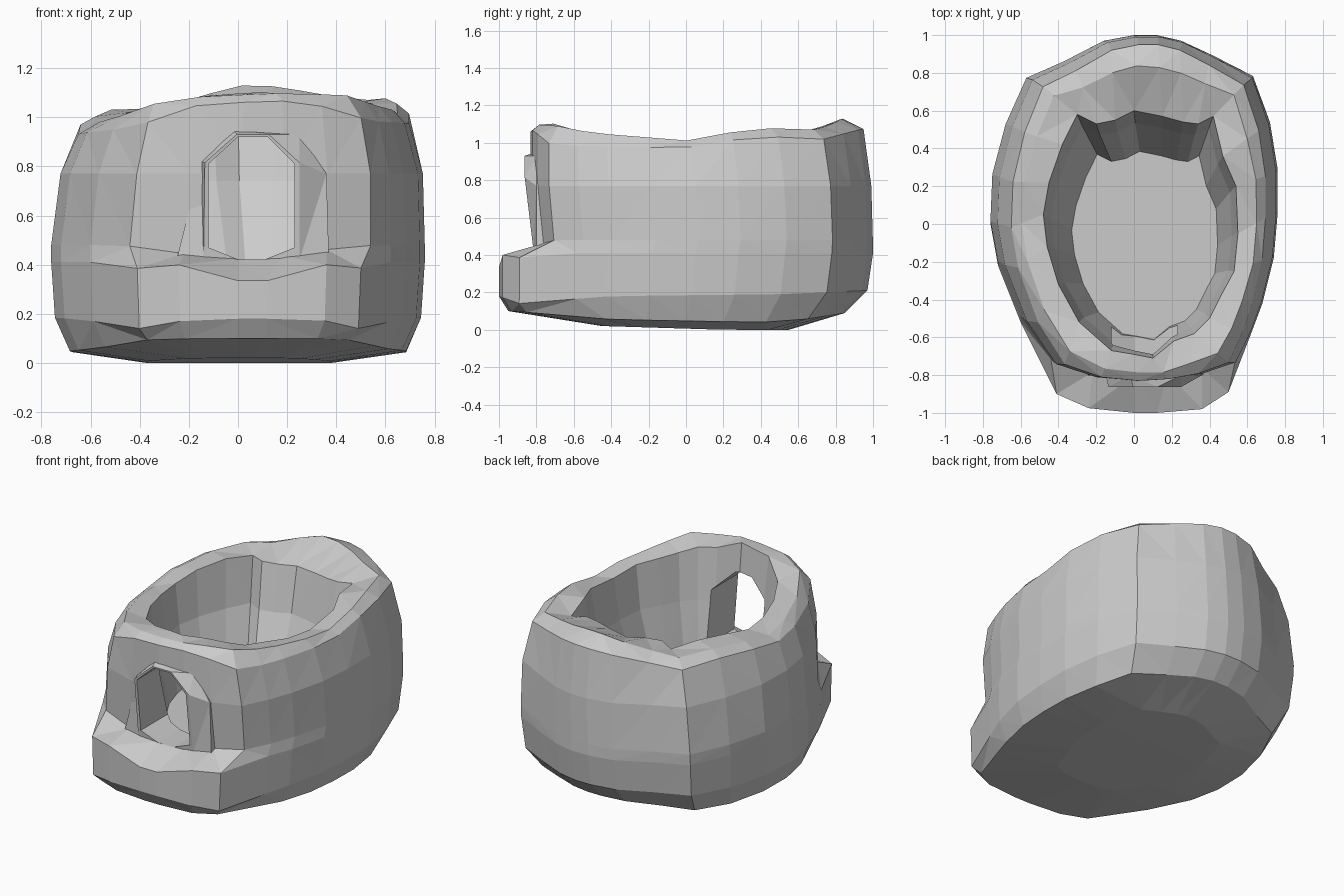
import bpy, bmesh

if "Cube" in bpy.data.objects:
    bpy.data.objects.remove(bpy.data.objects["Cube"])

# plan outlines, anticlockwise from the front centre
OUTER = [(0, -.84), (.18, -.83), (.36, -.80), (.54, -.74), (.62, -.58), (.68, -.42), (.74, -.18),
         (.76, .05), (.76, .28), (.72, .53), (.63, .78), (.42, .89), (.25, .97), (.12, 1), (0, 1),
         (-.16, .97), (-.37, .86), (-.57, .77), (-.68, .52), (-.75, .25), (-.76, 0), (-.72, -.22),
         (-.6, -.52), (-.44, -.75), (-.22, -.82)]
INNER = [(0, -.69), (.1, -.71), (.21, -.62), (.32, -.58), (.4, -.5), (.46, -.38), (.53, -.25),
         (.55, -.05), (.54, .2), (.47, .36), (.42, .57), (.34, .53), (.26, .54), (.15, .57), (0, .6),
         (-.1, .55), (-.2, .53), (-.3, .58), (-.38, .42), (-.45, .22), (-.48, .05), (-.46, -.12),
         (-.4, -.32), (-.29, -.52), (-.12, -.67)]
# the base carries a step that juts out at the front
BASE = [(0, -1), (.12, -1), (.36, -.98), (.50, -.89)] + OUTER[4:23] + [(-.41, -.90), (-.24, -.975)]


def curve(pts, t):
    """Piecewise linear height along y."""
    if t <= pts[0][0]:
        return pts[0][1]
    for (a, za), (b, zb) in zip(pts, pts[1:]):
        if t <= b:
            return za + (zb - za) * (t - a) / (b - a)
    return pts[-1][1]


def scaled(outline, cx, cy, sx, sy):
    return [(cx + (x - cx) * sx, cy + (y - cy) * sy) for x, y in outline]


def lifted(outline, heights, tilt=0):
    return [(x, y, curve(heights, y) + tilt * x) for x, y in outline]


def loft(name, rings):
    """Closed solid skinned through equal-length rings, capped at both ends."""
    bm = bmesh.new()
    loops = [[bm.verts.new(p) for p in r] for r in rings]
    n = len(loops[0])
    for a, b in zip(loops, loops[1:]):
        for i in range(n):
            j = (i + 1) % n
            bm.faces.new((a[i], a[j], b[j], b[i]))
    bm.faces.new(loops[0])
    bm.faces.new(loops[-1])
    bmesh.ops.triangulate(bm, faces=bm.faces[:])
    bmesh.ops.recalc_face_normals(bm, faces=bm.faces[:])
    me = bpy.data.meshes.new(name)
    bm.to_mesh(me)
    bm.free()
    ob = bpy.data.objects.new(name, me)
    bpy.context.collection.objects.link(ob)
    return ob


def combine(target, other, operation):
    mod = target.modifiers.new(operation.lower(), 'BOOLEAN')
    mod.operation = operation
    mod.solver = 'EXACT'
    mod.object = other
    bpy.context.view_layer.objects.active = target
    bpy.ops.object.modifier_apply(modifier=mod.name)
    bpy.data.objects.remove(other)


# underside and stepped base
rings = [lifted(scaled(BASE, 0, .1, .5, .5), [(-.45, .02), (.2, 0)]),
         lifted(scaled(BASE, 0, -.5, .9, .9), [(-.95, .10), (-.8, .09), (-.4, .055), (.4, .04), (.6, .05), (.85, .09)]),
         lifted(scaled(BASE, 0, -1, .98, .985), [(-1, .18), (-.9, .14), (-.4, .18), (.5, .19), (.97, .21)]),
         lifted(BASE, [(-1, .335), (-.98, .40), (-.9, .385), (-.7, .41)])]

# bulging wall
rings.append(lifted(scaled(OUTER, 0, .95, 1, .98), [(-.81, .42), (-.77, .46), (-.7, .48)]))
rings.append(lifted(scaled(OUTER, .5, .08, .97, .99), [(0, .77)]))

# uneven rim, higher on the right, then the cavity and floor
shoulder = scaled(OUTER, .2, -.54, .885, .967)
rings.append(lifted(shoulder, [(-.82, 1.06), (-.72, .97), (0, .95), (.4, 1.02), (.7, .99), (.95, 1.07)], .03))
crest = [(a + (c - a) * .32, b + (d - b) * .32) for (a, b), (c, d) in zip(shoulder, INNER)]
rings.append(lifted(crest, [(-.77, 1.09), (-.5, 1.03), (0, .985), (.4, 1.06), (.55, 1.04),
                            (.7, 1.05), (.8, 1.10), (.84, 1.13)], .04))
rings.append(lifted(INNER, [(-.7, 1.10), (-.5, 1.03), (0, .99), (.35, 1.05), (.6, 1.02)], .02))
rings.append(lifted(scaled(INNER, .08, -.2, .93, .92), [(0, .74)]))
rings.append(lifted(scaled(INNER, .12, -.3, .75, .76), [(0, .41)]))
body = loft("hollow_body", rings)

# slightly raised, leaning surround of the doorway
back = [(-.25, .42), (.37, .42), (.36, .77), (.25, .93), (-.02, .95), (-.15, .82)]
front = [(-.14, .42), (.25, .42), (.25, .815), (.125, .93), (-.005, .93), (-.135, .815)]
combine(body, loft("door_surround", [[(x, -.74, z) for x, z in back],
                                     [(x, -.80, z) for x, z in back],
                                     [(x, -.815 - .12 * (min(z, .82) - .42), z) for x, z in front]]), 'UNION')

# arched doorway cut through the front wall, with a sill dipping outwards
door = [(-.12, .47), (0, .422), (.11, .422), (.23, .47), (.23, .81), (.12, .92), (0, .92), (-.12, .81)]
combine(body, loft("door_cutter", [[(x, y, z) for x, z in door] for y in (-1.2, -.45)]), 'DIFFERENCE')
